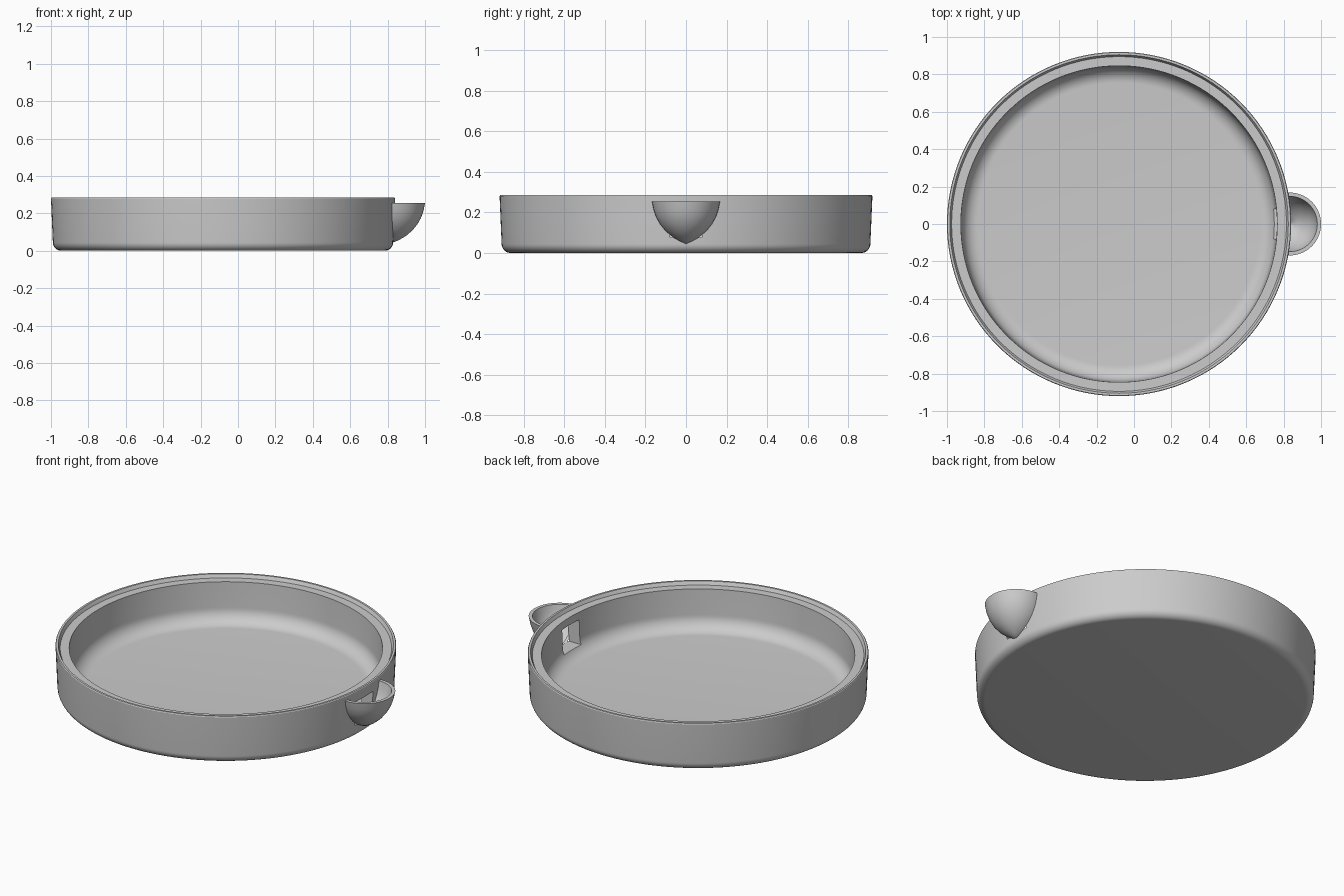
import bpy, bmesh, math

cube = bpy.data.objects.get("Cube")
if cube:
    bpy.data.objects.remove(cube, do_unlink=True)

grey = bpy.data.materials.new("plain grey")
grey.use_nodes = True
grey.diffuse_color = (0.6, 0.6, 0.6, 1)
grey.node_tree.nodes["Principled BSDF"].inputs["Base Color"].default_value = (0.6, 0.6, 0.6, 1)


def arc(cx, cz, radius, start, end, steps=8):
    """Points (r, z) along a circular fillet, angles in degrees."""
    angles = [math.radians(start + (end - start) * i / steps) for i in range(steps + 1)]
    return [(cx + radius * math.cos(a), cz + radius * math.sin(a)) for a in angles]


def revolve(name, profile, x, sweep, steps):
    """Spin an (r, z) profile about a vertical axis, centred on the +x direction."""
    bm = bmesh.new()
    a = -sweep / 2
    verts = [bm.verts.new((r * math.cos(a), r * math.sin(a), z)) for r, z in profile]
    edges = [bm.edges.new(pair) for pair in zip(verts, verts[1:])]
    bmesh.ops.spin(bm, geom=verts + edges, cent=(0, 0, 0), axis=(0, 0, 1),
                   angle=sweep, steps=steps)
    bmesh.ops.remove_doubles(bm, verts=bm.verts, dist=0.0001)
    bmesh.ops.dissolve_degenerate(bm, edges=bm.edges, dist=0.0001)
    bmesh.ops.recalc_face_normals(bm, faces=bm.faces)
    mesh = bpy.data.meshes.new(name)
    bm.to_mesh(mesh)
    bm.free()
    mesh.materials.append(grey)
    obj = bpy.data.objects.new(name, mesh)
    bpy.context.collection.objects.link(obj)
    obj.location.x = x
    return obj


def activate(obj):
    bpy.ops.object.select_all(action='DESELECT')
    obj.select_set(True)
    bpy.context.view_layer.objects.active = obj


# Round tray: rounded base, stepped rim with a ledge, filleted floor
tray_profile = [(0, 0)]
tray_profile += arc(0.865, 0.045, 0.045, -90, 0)
tray_profile += [(0.92, 0.28), (0.917, 0.285), (0.905, 0.285), (0.895, 0.265), (0.846, 0.265)]
tray_profile += arc(0.755, 0.115, 0.085, 0, -90, 10)
tray_profile += [(0, 0.03)]
tray = revolve("tray", tray_profile, -0.08, math.tau, 128)

# Opening through the wall into the spout
bpy.ops.mesh.primitive_cube_add(size=1, location=(0.8, 0, 0.148))
cutter = bpy.context.object
cutter.name = "opening_cutter"
cutter.scale = (0.2, 0.16, 0.145)
cutter.hide_render = True
activate(tray)
cut = tray.modifiers.new("opening", 'BOOLEAN')
cut.object = cutter
cut.operation = 'DIFFERENCE'
cut.solver = 'EXACT'
bpy.ops.object.modifier_apply(modifier=cut.name)
bpy.data.objects.remove(cutter, do_unlink=True)

# Half-bowl spout with a pointed underside
half = math.radians(66)
scale = 0.17 / math.sin(half)
outer = [(0.17 * (math.sin(half * t) / math.sin(half)),
          0.045 + 0.21 * (1 - math.cos(half * t)) / (1 - math.cos(half)))
         for t in [i / 12 for i in range(13)]]
outer = [(0, 0.045), (0.03, 0.058), (0.065, 0.078), (0.1, 0.108), (0.127, 0.141),
         (0.147, 0.177), (0.16, 0.215), (0.168, 0.255)]
inner = [(max(r - 0.02, 0), z + 0.014 * (0.255 - z) / 0.21) for r, z in reversed(outer)]
spout = revolve("spout", outer + inner, 0.832, math.radians(188), 40)

for obj in (tray, spout):
    activate(obj)
    bpy.ops.object.shade_smooth_by_angle(angle=math.radians(32))
